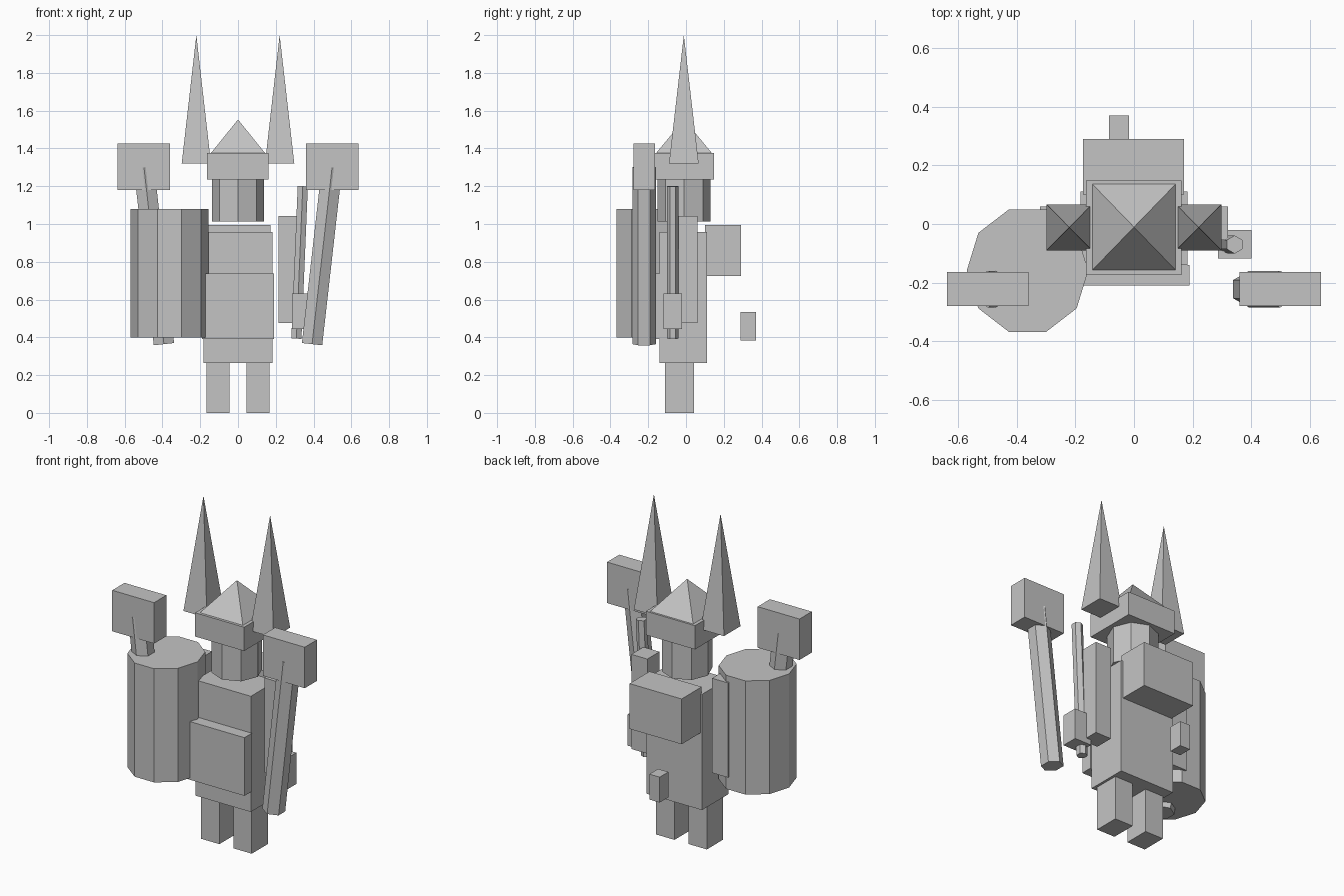
import bpy, math
from mathutils import Vector

if "Cube" in bpy.data.objects:
    bpy.data.objects.remove(bpy.data.objects["Cube"])

grey = bpy.data.materials.new("plain grey")
grey.diffuse_color = (0.55, 0.55, 0.55, 1)
grey.use_nodes = True
grey.node_tree.nodes["Principled BSDF"].inputs["Base Color"].default_value = grey.diffuse_color


def finish(name):
    ob = bpy.context.object
    ob.name = name
    ob.data.name = name
    ob.data.materials.append(grey)
    return ob


def box(name, x, y, z):
    """Box from (min, max) ranges."""
    bpy.ops.mesh.primitive_cube_add(size=1, location=[(a + b) / 2 for a, b in (x, y, z)])
    ob = finish(name)
    ob.scale = [b - a for a, b in (x, y, z)]
    return ob


def prism(name, sides, rx, ry, bottom, top, turn=0):
    """Flat-sided cylinder between two points."""
    a, b = Vector(bottom), Vector(top)
    bpy.ops.mesh.primitive_cylinder_add(vertices=sides, radius=1, depth=1, location=(a + b) / 2)
    ob = finish(name)
    for v in ob.data.vertices:
        c, s = math.cos(turn), math.sin(turn)
        x, y = v.co.x, v.co.y
        v.co.x, v.co.y = (x * c - y * s) * rx, (x * s + y * c) * ry
        v.co.z *= (b - a).length
    d = b - a
    ob.rotation_euler = (0, math.atan2(d.x, d.z), 0)
    return ob


def pyramid(name, x, y, z):
    """Four-sided spike filling the given ranges."""
    bpy.ops.mesh.primitive_cone_add(vertices=4, radius1=math.sqrt(0.5), depth=1,
                                    location=[(a + b) / 2 for a, b in (x, y, z)])
    ob = finish(name)
    c = math.sqrt(0.5)
    for v in ob.data.vertices:
        px, py = v.co.x, v.co.y
        v.co.x, v.co.y = (px - py) * c, (px + py) * c
    ob.scale = [b - a for a, b in (x, y, z)]
    return ob


# Body
box("torso", (-0.183, 0.183), (-0.14, 0.11), (0.265, 0.957))
box("front_plate", (-0.19, 0.19), (-0.21, -0.14), (0.39, 0.738))
box("backpack", (-0.174, 0.171), (0.1, 0.29), (0.725, 0.996))
box("hanging_pouch", (-0.085, -0.017), (0.288, 0.37), (0.383, 0.535))

# Head and helmet
prism("head", 8, 0.138, 0.141, (0, -0.01, 1.012), (0, -0.01, 1.235))
box("helmet_band", (-0.163, 0.162), (-0.173, 0.148), (1.235, 1.377))
pyramid("helmet_top", (-0.142, 0.142), (-0.157, 0.136), (1.377, 1.553))

# Mirrored parts
for side, s in (("left", -1), ("right", 1)):
    def mx(a, b):
        return tuple(sorted((s * a, s * b)))
    box(side + "_leg", mx(0.046, 0.168), (-0.11, 0.043), (0, 0.265))
    box(side + "_arm", mx(0.214, 0.32), (-0.055, 0.06), (0.477, 1.043))
    pyramid(side + "_horn", mx(0.143, 0.298), (-0.09, 0.067), (1.32, 2.0))
    prism(side + "_hammer_handle", 6, 0.0625, 0.0625, (s * 0.392, -0.222, 0.364), (s * 0.498, -0.222, 1.3))
    box(side + "_hammer_head", mx(0.36, 0.637), (-0.279, -0.163), (1.18, 1.425))

# Barrel on one side, with corners pointing along x
prism("barrel", 10, 0.207, 0.219, (-0.363, -0.159, 0.4), (-0.363, -0.159, 1.08), math.pi / 2)

# Thin rod with its grip block
prism("rod", 6, 0.031, 0.031, (0.309, -0.07, 0.393), (0.343, -0.07, 1.2))
box("rod_grip", (0.287, 0.4), (-0.118, -0.02), (0.445, 0.632))
